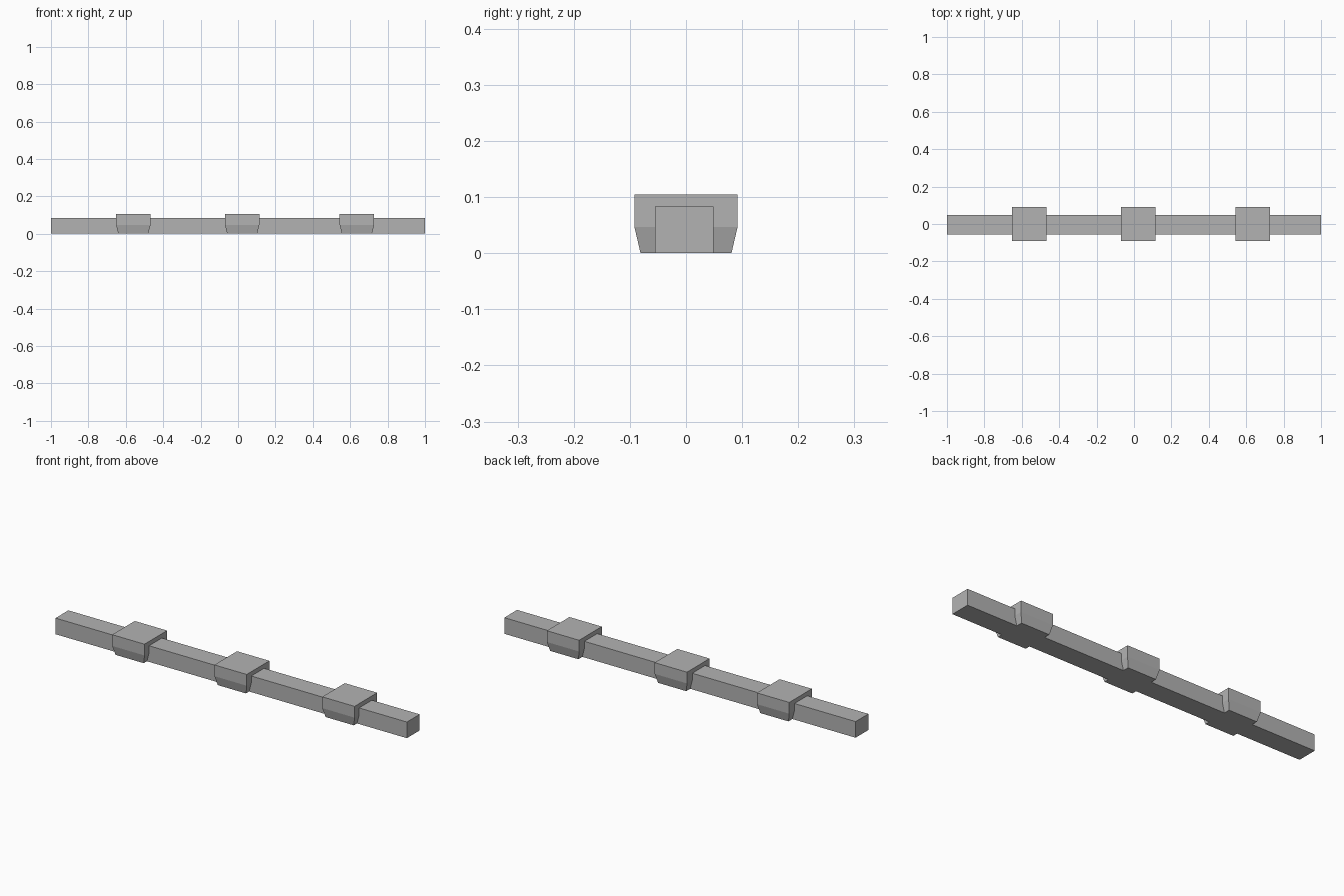
import bpy
import bmesh

cube = bpy.data.objects.get("Cube")
if cube:
    bpy.data.objects.remove(cube, do_unlink=True)

# One flat grey for every part
grey = bpy.data.materials.new("plain_grey")
grey.use_nodes = True
colour = (0.45, 0.45, 0.45, 1.0)
grey.diffuse_color = colour
grey.node_tree.nodes["Principled BSDF"].inputs["Base Color"].default_value = colour


def stacked_block(name, location, sections):
    """Closed block through rectangular sections (half_x, half_y, z), bottom to top."""
    bm = bmesh.new()
    rings = [[bm.verts.new((sx * hx, sy * hy, z))
              for sx, sy in ((-1, -1), (1, -1), (1, 1), (-1, 1))]
             for hx, hy, z in sections]
    bm.faces.new(rings[0][::-1])
    bm.faces.new(rings[-1])
    for low, high in zip(rings, rings[1:]):
        for i in range(4):
            j = (i + 1) % 4
            bm.faces.new((low[i], low[j], high[j], high[i]))
    mesh = bpy.data.meshes.new(name)
    bm.to_mesh(mesh)
    bm.free()
    mesh.materials.append(grey)
    obj = bpy.data.objects.new(name, mesh)
    obj.location = location
    bpy.context.collection.objects.link(obj)
    return obj


# Long square bar, set slightly towards the front
stacked_block("bar", (0, -0.003, 0), [(1.0, 0.052, 0), (1.0, 0.052, 0.083)])

# Three collars with tapered lower halves
for side, x in (("right", -0.56), ("middle", 0.022), ("left", 0.636)):
    stacked_block(f"{side}_collar", (x, 0, 0),
                  [(0.08, 0.081, 0), (0.092, 0.092, 0.047), (0.092, 0.092, 0.105)])
